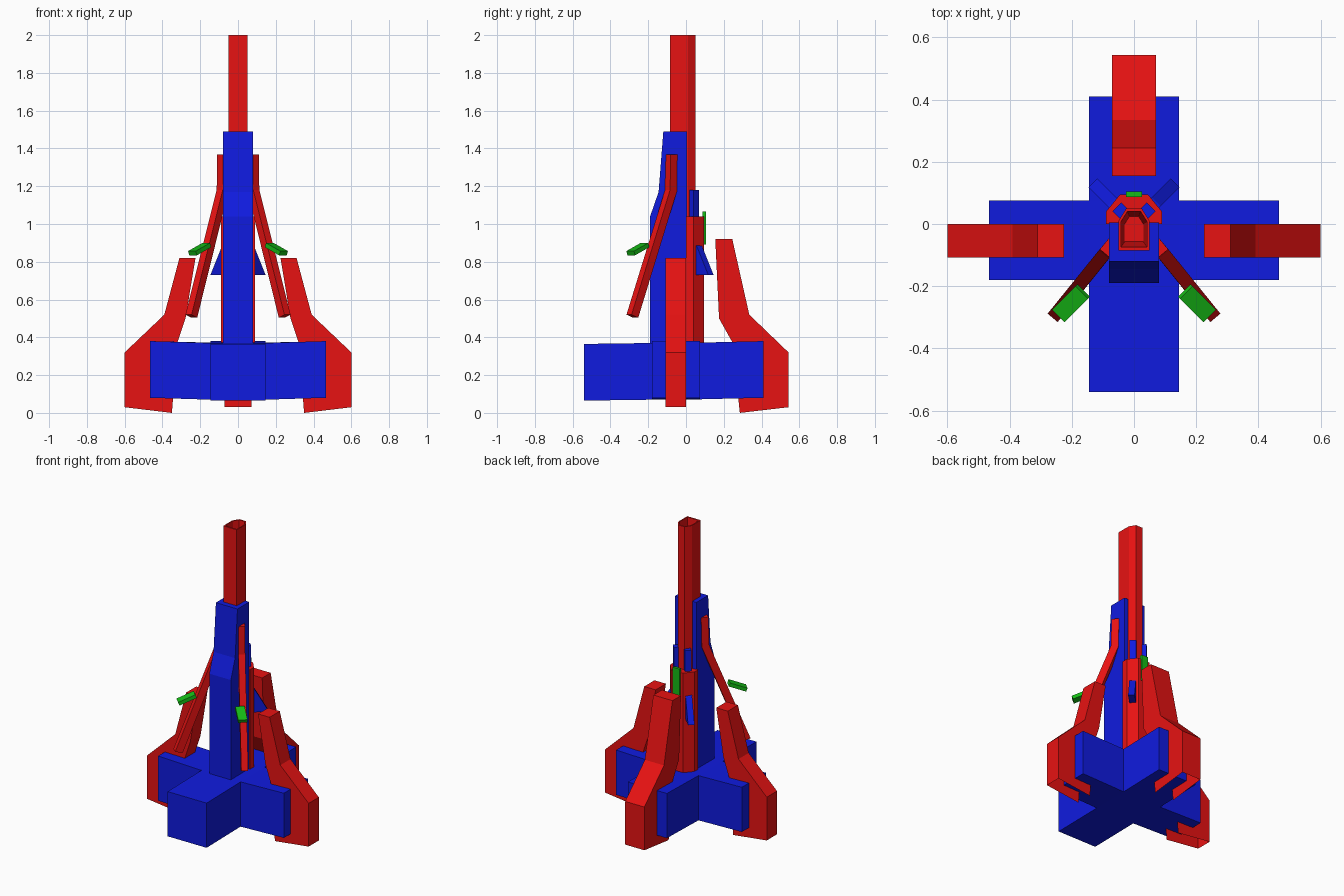
import bpy, bmesh
from math import radians
from mathutils import Vector, Matrix

if "Cube" in bpy.data.objects:
    bpy.data.objects.remove(bpy.data.objects["Cube"])

def material(name, rgb):
    m = bpy.data.materials.new(name)
    m.diffuse_color = (*rgb, 1)
    m.use_nodes = True
    m.node_tree.nodes["Principled BSDF"].inputs["Base Color"].default_value = m.diffuse_color
    return m

RED = material("red", (0.8, 0.006, 0.006))
BLUE = material("blue", (0.005, 0.011, 0.74))
GREEN = material("green", (0.008, 0.5, 0.008))

def loft(name, mat, rings, start=True, end=True, skip=()):
    """Join rings of points with quads; start/end cap the ends, or give face index lists."""
    bm = bmesh.new()
    vs = [[bm.verts.new(p) for p in r] for r in rings]
    n = len(rings[0])
    for a, b in zip(vs, vs[1:]):
        for i in range(n):
            if i not in skip:
                j = (i + 1) % n
                bm.faces.new((a[i], a[j], b[j], b[i]))
    for ring, cap in ((vs[0], start), (vs[-1], end)):
        if cap is True:
            bm.faces.new(ring)
        elif cap:
            for f in cap:
                bm.faces.new([ring[i] for i in f])
    bmesh.ops.recalc_face_normals(bm, faces=bm.faces)
    me = bpy.data.meshes.new(name)
    bm.to_mesh(me)
    bm.free()
    me.materials.append(mat)
    ob = bpy.data.objects.new(name, me)
    bpy.context.collection.objects.link(ob)
    return ob

def column(section, z):
    return [(x, y, z) for x, y in section]

# Cross-shaped base, ends tilted slightly
cross = [(-.145, -.54, .065), (.145, -.54, .065), (.145, -.18, .07), (.467, -.18, .08),
         (.467, .075, .08), (.145, .075, .072), (.145, .41, .08), (-.145, .41, .08),
         (-.145, .075, .072), (-.467, .075, .08), (-.467, -.18, .08), (-.145, -.18, .07)]
arms = [(0, 1, 2, 11), (2, 3, 4, 5), (5, 6, 7, 8), (8, 9, 10, 11), (2, 5, 8, 11)]
loft("cross_base", BLUE, [cross, [(x, y, z + .3) for x, y, z in cross]], start=arms, end=arms)

# Front tower, side profile extruded across x
tower = [(-.19, .365), (-.19, 1.04), (-.145, 1.17), (-.12, 1.49), (.005, 1.49), (.005, .365)]
loft("front_tower", BLUE, [[(x, y, z) for y, z in tower] for x in (-.08, .08)])

# Spire with a hollow top
spire = [(-.05, -.085), (.05, -.085), (.05, .01), (.025, .05), (-.025, .05), (-.05, .01)]
def shrunk(k):
    return [(x * k, -.015 + (y + .015) * k) for x, y in spire]
loft("spire", RED, [column(spire, .37), column(spire, 2), column(shrunk(.85), 2),
                    column(shrunk(.6), 1.75)])

# Lower rear casing around the spire
casing = [(-.09, 0), (.09, 0), (.09, .04), (.045, .095), (-.045, .095), (-.09, .04)]
loft("rear_casing", RED, [column(casing, .365), column(casing, 1.04)])

# Boosters, open underneath and towards the base; profile is (distance out, height)
side = [(.225, .82), (.31, .82), (.39, .52), (.6, .32), (.6, .03), (.35, 0), (.32, .375), (.278, .5)]
back = [(.155, .92), (.245, .92), (.335, .52), (.543, .32), (.543, .03), (.285, 0), (.245, .375), (.175, .5)]
loft("rear_booster", RED, [[(x, r, z) for r, z in back] for x in (-.071, .071)], skip=(4, 5))

# Rear diagonal fin profile (radius, height)
fin = [(.02, .73), (.187, .73), (.102, .88), (.078, .9), (.078, 1.18), (.02, 1.18)]

for s, label in ((-1, "left"), (1, "right")):
    loft(label + "_booster", RED, [[(s * r, y, z) for r, z in side] for y in (-.108, 0)], skip=(4, 5))

    # Rear diagonal fins
    out, across = Vector((s, 1, 0)).normalized(), Vector((1, -s, 0)).normalized()
    loft(label + "_rear_fin", BLUE,
         [[out * r + across * w + Vector((0, 0, z)) for r, z in fin] for w in (-.02, .02)])

    # Bent front strut
    out, across = Vector((s * .64, -.77, 0)), Vector((s * .77, .64, 0))
    rings = []
    for x, y, z, dz in ((.079, -.077, 1.367, 0), (.082, -.08, 1.175, -.005), (.247, -.284, .512, -.008)):
        c = Vector((s * x, y, z))
        rings.append([c + out * (a * .023) + across * (b * .021) - Vector((0, 0, a * dz))
                      for a, b in ((-1, -1), (1, -1), (1, 1), (-1, 1))])
    loft(label + "_strut", RED, rings)

def panel(name, size, matrix):
    x, y, z = (v / 2 for v in size)
    sec = [(-x, -y), (x, -y), (x, y), (-x, y)]
    ob = loft(name, GREEN, [column(sec, -z), column(sec, z)])
    ob.data.transform(matrix)

# Green panels: two sloping ones on the struts and one upright at the back
for s, label in ((-1, "left"), (1, "right")):
    yaw = radians(-45 if s > 0 else -135)
    panel(label + "_panel", (.115, .057, .024),
          Matrix.Translation((s * .203, -.255, .867)) @ Matrix.Rotation(yaw, 4, 'Z')
          @ Matrix.Rotation(radians(22), 4, 'Y'))
panel("rear_panel", (.05, .018, .175), Matrix.Translation((0, .096, .978)))
